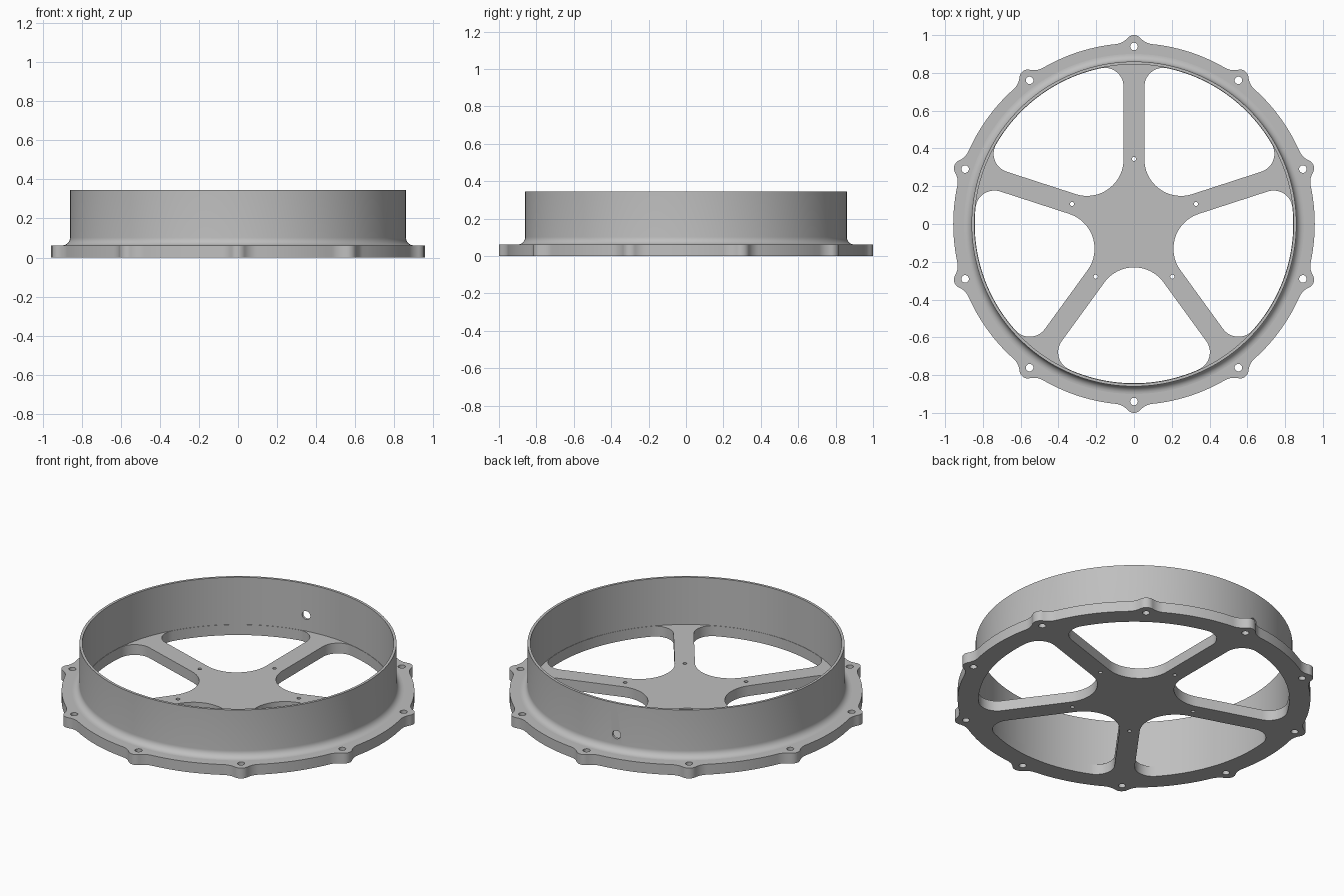
import bpy
import bmesh
from math import sin, cos, tan, pi, radians, degrees, asin, acos, atan2
from mathutils import Matrix, Vector

old = bpy.data.objects.get("Cube")
if old:
    bpy.data.objects.remove(old, do_unlink=True)

PLATE_H, TOP = 0.062, 0.345
WALL_IN, WALL_OUT = 0.845, 0.86
HOLE_R = 0.94

grey = bpy.data.materials.new("satin_grey")
grey.use_nodes = True
colour = (0.52, 0.52, 0.52, 1)
grey.diffuse_color = colour
grey.node_tree.nodes["Principled BSDF"].inputs["Base Color"].default_value = colour


def polar(r, deg):
    return Vector((r * cos(radians(deg)), r * sin(radians(deg))))


def arc(centre, r, a0, a1, n):
    """Points along an arc, angles in degrees."""
    return [centre + polar(r, a0 + (a1 - a0) * i / n) for i in range(n + 1)]


def turned(points, deg):
    rot = Matrix.Rotation(radians(deg), 2)
    return [rot @ p for p in points]


def circle(centre, r, n=24):
    return arc(centre, r, 0, 360, n)[:-1]


def clean(points):
    """Drop repeated neighbours from a closed outline."""
    return [p for i, p in enumerate(points) if (p - points[i - 1]).length > 1e-5]


def finish(obj):
    bpy.ops.object.select_all(action='DESELECT')
    obj.select_set(True)
    bpy.context.view_layer.objects.active = obj
    bpy.ops.object.shade_smooth_by_angle(angle=radians(30))


def tabbed_outline(base=0.957, tip=0.045, fillet=0.1, count=10):
    """Round flange edge with rounded bolt tabs blended into it."""
    tip_at = 1 - tip
    reach = base + fillet
    a = degrees(acos((reach**2 + tip_at**2 - (tip + fillet)**2) / (2 * reach * tip_at)))
    low, top = polar(reach, -a), Vector((tip_at, 0))
    d = top - low
    t = degrees(atan2(d.y, d.x))
    step = 360 / count
    tab = arc(low, fillet, 180 - a, t, 8)
    tab += arc(top, tip, t - 180, 180 - t, 12)
    tab += arc(polar(reach, a), fillet, -t, a - 180, 8)
    tab += arc(Vector((0, 0)), base, a, step - a, 14)
    pts = []
    for k in range(count):
        pts += turned(tab, 18 + step * k)
    return clean(pts)


def window_outline(half=0.055, hub=0.194, corner=0.1, rim=0.843):
    """Opening between two spokes, with rounded hub and rim corners."""
    inset = rim - corner
    a = 36 - degrees(asin((half + corner) / inset))
    centre = Vector(((half + hub) / sin(radians(36)), 0))
    pts = arc(centre, hub, 126, 234, 24)
    pts += arc(polar(inset, -a), corner, 234, 360 - a, 14)
    pts += arc(Vector((0, 0)), rim, -a, a, 28)
    pts += arc(polar(inset, a), corner, a, 126, 14)
    return clean(pts)


# Flange, spokes and hub as one extruded outline with holes
loops = [tabbed_outline()]
for k in range(5):
    loops.append(turned(window_outline(), 54 + 72 * k))
    loops.append(circle(polar(0.345, 90 + 72 * k), 0.011, 16))
for k in range(10):
    loops.append(circle(polar(HOLE_R, 18 + 36 * k), 0.02))

curve = bpy.data.curves.new("spoked_flange", 'CURVE')
curve.dimensions = '2D'
curve.fill_mode = 'BOTH'
curve.extrude = PLATE_H / 2
for pts in loops:
    spline = curve.splines.new('POLY')
    spline.points.add(len(pts) - 1)
    for point, p in zip(spline.points, pts):
        point.co = (p.x, p.y, 0, 1)
    spline.use_cyclic_u = True
temp = bpy.data.objects.new("flange_curve", curve)
bpy.context.collection.objects.link(temp)
bpy.context.view_layer.update()
mesh = bpy.data.meshes.new_from_object(temp.evaluated_get(bpy.context.evaluated_depsgraph_get()))
bpy.data.objects.remove(temp, do_unlink=True)

bm = bmesh.new()
bm.from_mesh(mesh)
bmesh.ops.remove_doubles(bm, verts=bm.verts, dist=1e-5)
bmesh.ops.recalc_face_normals(bm, faces=bm.faces)
bmesh.ops.translate(bm, verts=bm.verts, vec=(0, 0, PLATE_H / 2))
bm.to_mesh(mesh)
bm.free()
mesh.materials.clear()
mesh.materials.append(grey)
flange = bpy.data.objects.new("spoked_flange", mesh)
bpy.context.collection.objects.link(flange)
finish(flange)

# Thin round wall with a fillet at its foot, spun from a profile
FOOT = 0.04
profile = [Vector((WALL_IN, PLATE_H - 0.004)), Vector((WALL_OUT + FOOT, PLATE_H - 0.004))]
profile += arc(Vector((WALL_OUT + FOOT, PLATE_H + FOOT)), FOOT, 270, 180, 8)
profile += [Vector((WALL_OUT, TOP)), Vector((WALL_IN, TOP))]
SEG = 160
bm = bmesh.new()
rings = []
for s in range(SEG):
    d = polar(1, 360 * s / SEG)
    rings.append([bm.verts.new((p.x * d.x, p.x * d.y, p.y)) for p in profile])
for s in range(SEG):
    here, there = rings[s - 1], rings[s]
    for j in range(len(profile)):
        bm.faces.new((here[j - 1], there[j - 1], there[j], here[j]))
bmesh.ops.recalc_face_normals(bm, faces=bm.faces)
mesh = bpy.data.meshes.new("round_wall")
bm.to_mesh(mesh)
bm.free()
mesh.materials.append(grey)
wall = bpy.data.objects.new("round_wall", mesh)
bpy.context.collection.objects.link(wall)

# Cable hole through the back of the wall
spot = polar(WALL_OUT, 99)
bpy.ops.mesh.primitive_cylinder_add(vertices=24, radius=0.025, depth=0.2,
                                    location=(spot.x, spot.y, 0.157),
                                    rotation=(0, pi / 2, radians(99)))
cutter = bpy.context.object
cutter.name = "hole_cutter"
cutter.hide_render = True
cutter.data.materials.append(grey)
cut = wall.modifiers.new("cable_hole", 'BOOLEAN')
cut.operation = 'DIFFERENCE'
cut.solver = 'EXACT'
cut.object = cutter
bpy.context.view_layer.objects.active = wall
bpy.ops.object.modifier_apply(modifier=cut.name)
bpy.data.objects.remove(cutter, do_unlink=True)
finish(wall)
